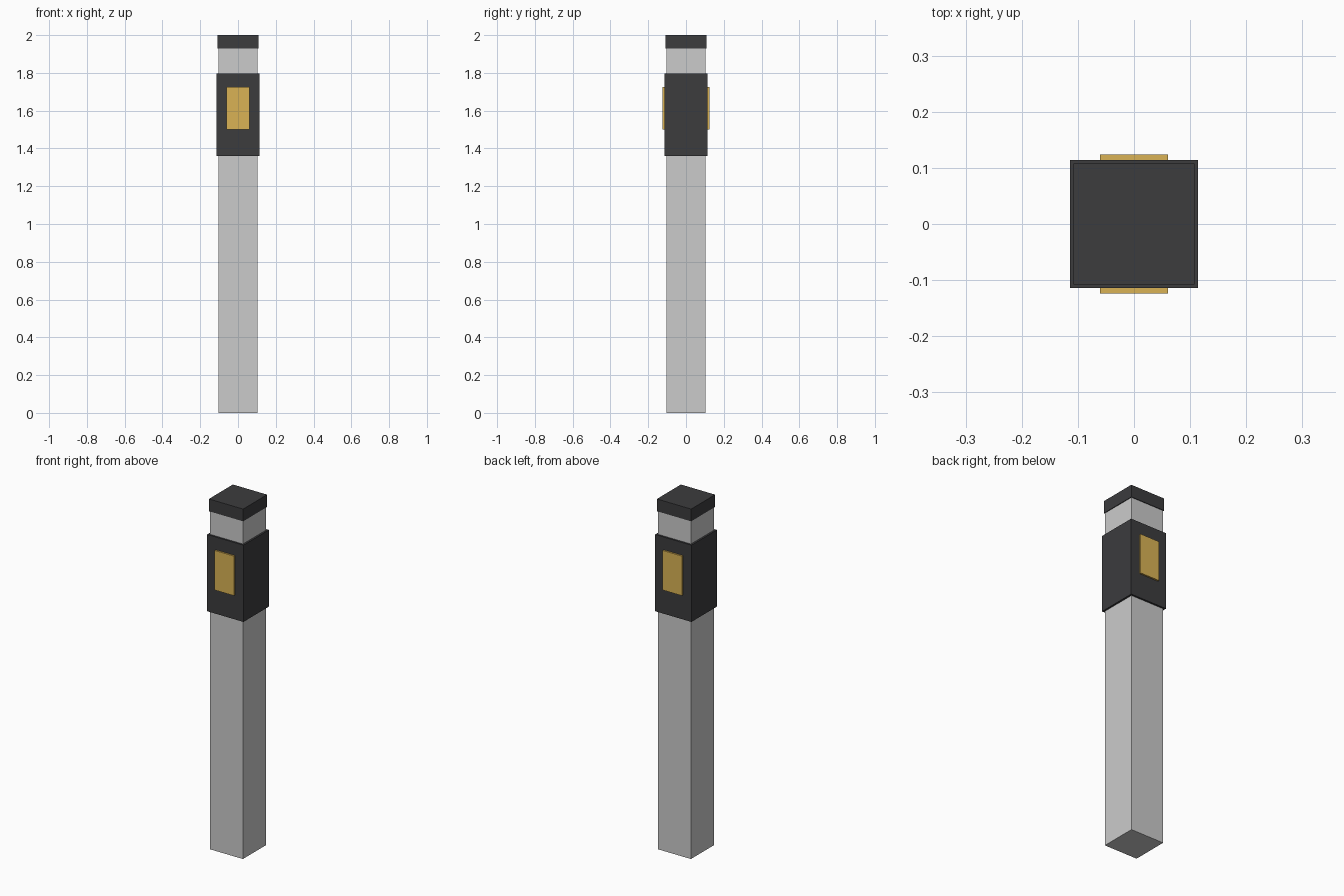
import bpy

if "Cube" in bpy.data.objects:
    bpy.data.objects.remove(bpy.data.objects["Cube"])


def material(name, color):
    mat = bpy.data.materials.new(name)
    mat.diffuse_color = color
    mat.use_nodes = True
    mat.node_tree.nodes["Principled BSDF"].inputs["Base Color"].default_value = mat.diffuse_color
    return mat


def box(name, half_x, half_y, z0, z1, y=0.0, mat=None):
    bpy.ops.mesh.primitive_cube_add(size=2, location=(0, y, (z0 + z1) / 2))
    obj = bpy.context.object
    obj.name = name
    obj.scale = (half_x, half_y, (z1 - z0) / 2)
    bpy.ops.object.transform_apply(location=False, rotation=False, scale=True)
    if mat:
        obj.data.materials.append(mat)
    return obj


dark = material("dark_metal", (0.045, 0.045, 0.048, 1))
gold = material("warm_gold", (0.70, 0.45, 0.09, 1))

# Square post
box("post", 0.104, 0.104, 0, 1.93)

# Dark cap and collar
box("cap", 0.108, 0.108, 1.93, 2.0, mat=dark)
box("collar", 0.1145, 0.1145, 1.36, 1.798, mat=dark)

# Gold panels on the front and back of the collar
for name, side in (("front_panel", -1), ("back_panel", 1)):
    box(name, 0.061, 0.005, 1.499, 1.725, y=side * 0.119, mat=gold)
